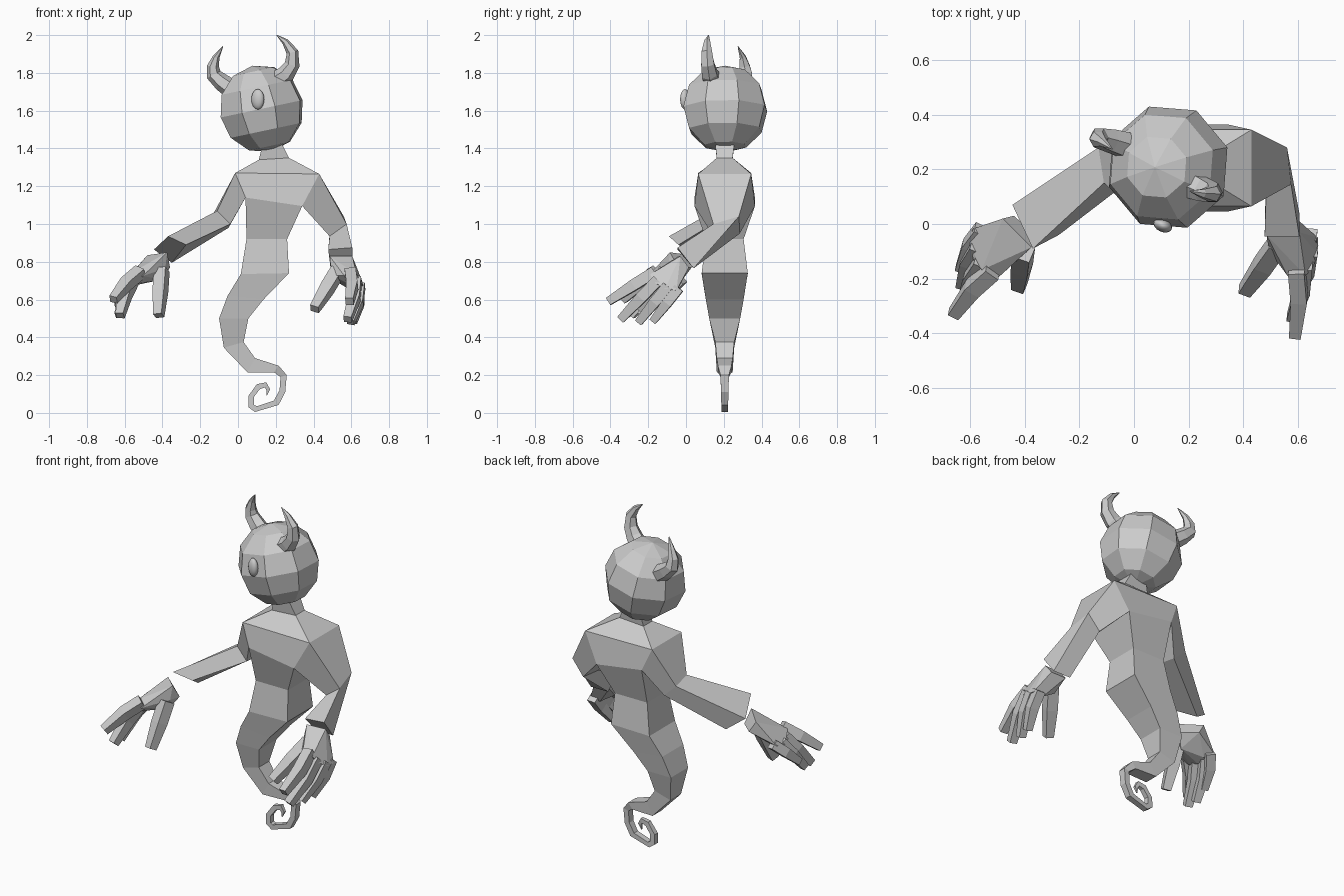
import bpy, bmesh, math
from mathutils import Vector, Matrix

if "Cube" in bpy.data.objects:
    bpy.data.objects.remove(bpy.data.objects["Cube"])

grey = bpy.data.materials.new("light_grey")
grey.diffuse_color = (0.6, 0.6, 0.6, 1)
grey.use_nodes = True
grey.node_tree.nodes["Principled BSDF"].inputs["Base Color"].default_value = grey.diffuse_color


def finish(bm, name, smooth=False):
    bmesh.ops.recalc_face_normals(bm, faces=bm.faces[:])
    me = bpy.data.meshes.new(name)
    bm.to_mesh(me)
    bm.free()
    me.materials.append(grey)
    for p in me.polygons:
        p.use_smooth = smooth
    ob = bpy.data.objects.new(name, me)
    bpy.context.collection.objects.link(ob)
    return ob


def bridge(bm, a, b):
    n = len(a)
    return [bm.faces.new((a[i], a[(i + 1) % n], b[(i + 1) % n], b[i])) for i in range(n)]


def add_ring(bm, pts):
    return [bm.verts.new(p) for p in pts]


def tube(bm, path, radii, sides, side=Vector((0, 1, 0)), flat=1.0):
    """Faceted tapering tube along a path, capped at both ends."""
    path = [Vector(p) for p in path]
    rings = []
    for i, p in enumerate(path):
        t = (path[min(i + 1, len(path) - 1)] - path[max(i - 1, 0)]).normalized()
        u = (side - t * side.dot(t)).normalized()
        v = t.cross(u)
        ring = []
        for k in range(sides):
            a = math.tau * (k + 0.5) / sides
            ring.append(p + radii[i] * (u * math.cos(a) + v * math.sin(a) * flat))
        rings.append(add_ring(bm, ring))
    for a, b in zip(rings, rings[1:]):
        bridge(bm, a, b)
    bm.faces.new(rings[0])
    bm.faces.new(rings[-1])


# Body and curled tail: (left x, z), (right x, z), half depth
CY = 0.205
SECTIONS = [
    ((0.13, 1.42), (0.235, 1.42), 0.05), ((0.11, 1.34), (0.27, 1.35), 0.042),
    ((-0.015, 1.27), (0.43, 1.265), 0.14), ((0.04, 1.14), (0.34, 1.095), 0.16),
    ((0.045, 0.92), (0.26, 0.92), 0.10), ((0.015, 0.735), (0.27, 0.74), 0.122),
    ((-0.055, 0.62), (0.135, 0.6), 0.10), ((-0.1, 0.5), (0.055, 0.5), 0.082),
    ((-0.075, 0.345), (0.03, 0.375), 0.05), ((0.05, 0.215), (0.09, 0.29), 0.042),
    ((0.19, 0.215), (0.215, 0.25), 0.036), ((0.225, 0.19), (0.258, 0.2), 0.022),
    ((0.22, 0.12), (0.25, 0.11), 0.02), ((0.19, 0.065), (0.215, 0.042), 0.018),
    ((0.1, 0.035), (0.09, 0.005), 0.017), ((0.085, 0.042), (0.055, 0.03), 0.016),
    ((0.085, 0.085), (0.055, 0.09), 0.015), ((0.115, 0.125), (0.1, 0.152), 0.013),
    ((0.142, 0.135), (0.15, 0.162), 0.011), ((0.15, 0.12), (0.17, 0.125), 0.008),
    ((0.15, 0.092), (0.153, 0.092), 0.003),
]
bm = bmesh.new()
rings = []
for (lx, lz), (rx, rz), d in SECTIONS:
    rings.append(add_ring(bm, [(lx, CY - d, lz), (rx, CY - d, rz),
                               (rx, CY + d, rz), (lx, CY + d, lz)]))
for i in range(len(rings) - 1):
    faces = bridge(bm, rings[i], rings[i + 1])
    if i == 2:  # open the shoulder sockets
        bmesh.ops.delete(bm, geom=[faces[1], faces[3]], context='FACES_ONLY')
bm.faces.new(rings[0])
bm.faces.new(rings[-1])

# Arms grow out of the sockets; corners: upper front, upper back, lower back, lower front
ARMS = {
    1: [[(0.575, 0.145, 1.0), (0.56, 0.28, 1.04), (0.485, 0.285, 0.95), (0.485, 0.145, 0.935)],
        [(0.605, -0.045, 0.875), (0.605, 0.04, 0.765), (0.49, 0.04, 0.765), (0.478, -0.045, 0.865)]],
    0: [[(-0.11, 0.15, 1.07), (-0.13, 0.28, 1.055), (-0.05, 0.28, 0.98), (-0.04, 0.14, 1.0)],
        [(-0.37, -0.09, 0.935), (-0.445, 0.07, 0.865), (-0.35, 0.12, 0.795), (-0.275, -0.04, 0.89)]],
}
for s, arm in ARMS.items():
    f, b = (1, 2) if s else (0, 3)
    prev = [rings[2][f], rings[2][b], rings[3][b], rings[3][f]]
    for pts in arm:
        ring = add_ring(bm, pts)
        bridge(bm, prev, ring)
        prev = ring
    bm.faces.new(prev)
finish(bm, "body_with_arms")

# Head: coarse ball leaning to one side
bm = bmesh.new()
bmesh.ops.create_uvsphere(bm, u_segments=8, v_segments=6, radius=0.233)
bmesh.ops.transform(bm, verts=bm.verts[:], matrix=Matrix.Translation((0.125, 0.208, 1.61))
                    @ Matrix.Rotation(math.radians(-12), 4, 'Y')
                    @ Matrix.Rotation(math.radians(18), 4, 'Z'))
finish(bm, "head")

# Single rounded eye
bm = bmesh.new()
bmesh.ops.create_uvsphere(bm, u_segments=16, v_segments=10, radius=1)
bmesh.ops.transform(bm, verts=bm.verts[:], matrix=Matrix.Translation((0.105, -0.005, 1.66))
                    @ Matrix.Rotation(math.radians(-25), 4, 'Z')
                    @ Matrix.Diagonal((0.036, 0.024, 0.054, 1)))
finish(bm, "eye", True)

# Horns
HORNS = {
    "right_horn": [(0.215, 0.14, 1.765), (0.255, 0.125, 1.795), (0.287, 0.115, 1.845),
                   (0.288, 0.11, 1.91), (0.25, 0.112, 1.965), (0.205, 0.12, 2.0)],
    "left_horn": [(-0.035, 0.29, 1.715), (-0.085, 0.305, 1.75), (-0.128, 0.315, 1.79),
                  (-0.132, 0.31, 1.835), (-0.115, 0.3, 1.885), (-0.08, 0.275, 1.94)],
}
for name, path in HORNS.items():
    bm = bmesh.new()
    tube(bm, path, [0.052, 0.047, 0.04, 0.032, 0.018, 0.002], 6)
    finish(bm, name)

# Hands: wrist corners, (knuckle, tip) of four fingers from index outward, then the thumb
HANDS = {
    "right": ([(0.485, -0.04, 0.83), (0.605, -0.03, 0.83), (0.6, 0.015, 0.77), (0.5, 0.015, 0.77)],
              [((0.595, -0.19, 0.73), (0.59, -0.41, 0.59)), ((0.62, -0.165, 0.685), (0.58, -0.345, 0.495)),
               ((0.64, -0.11, 0.655), (0.595, -0.25, 0.48)), ((0.64, -0.05, 0.645), (0.61, -0.175, 0.485))],
              ((0.515, -0.09, 0.73), (0.405, -0.245, 0.55)), Vector((1, 0, 0.1))),
    "left": ([(-0.375, -0.085, 0.85), (-0.48, 0.02, 0.835), (-0.44, 0.03, 0.77), (-0.36, -0.04, 0.77)],
             [((-0.53, -0.185, 0.735), (-0.66, -0.33, 0.6)), ((-0.56, -0.15, 0.695), (-0.625, -0.29, 0.515)),
              ((-0.575, -0.095, 0.685), (-0.63, -0.225, 0.515)), ((-0.565, -0.035, 0.695), (-0.635, -0.165, 0.57))],
             ((-0.405, -0.115, 0.735), (-0.42, -0.23, 0.515)), Vector((-0.8, 0.5, 0.3))),
}
for name, (wrist, fingers, thumb, outward) in HANDS.items():
    outward.normalize()
    # Palm wraps the wrist, the knuckles and the root of the thumb
    bm = bmesh.new()
    pts = [Vector(p) for p in wrist]
    for k, t in fingers:
        pts += [Vector(k) + outward * 0.033, Vector(k) - outward * 0.033]
    pts += [Vector(thumb[0]) + Vector(d) for d in ((0.02, 0.02, 0.03), (-0.02, -0.01, 0.0), (0, 0.03, -0.03))]
    vs = add_ring(bm, pts)
    res = bmesh.ops.convex_hull(bm, input=vs)
    bmesh.ops.delete(bm, geom=list({v for v in res["geom_interior"] + res["geom_unused"]
                                    if isinstance(v, bmesh.types.BMVert)}), context='VERTS')
    bmesh.ops.dissolve_limit(bm, angle_limit=math.radians(8), verts=bm.verts[:], edges=bm.edges[:])
    finish(bm, name + "_palm")
    # Square, slightly bent fingers
    bm = bmesh.new()
    for (k, t), r in zip(fingers + [thumb], (0.042, 0.042, 0.04, 0.038, 0.046)):
        k, t = Vector(k), Vector(t)
        mid = k.lerp(t, 0.4) + outward * (0.012 if r < 0.045 else 0)
        tube(bm, [k + (k - t) * 0.1, mid, t], [r, r, r * 0.72], 4, outward)
    finish(bm, name + "_fingers")
